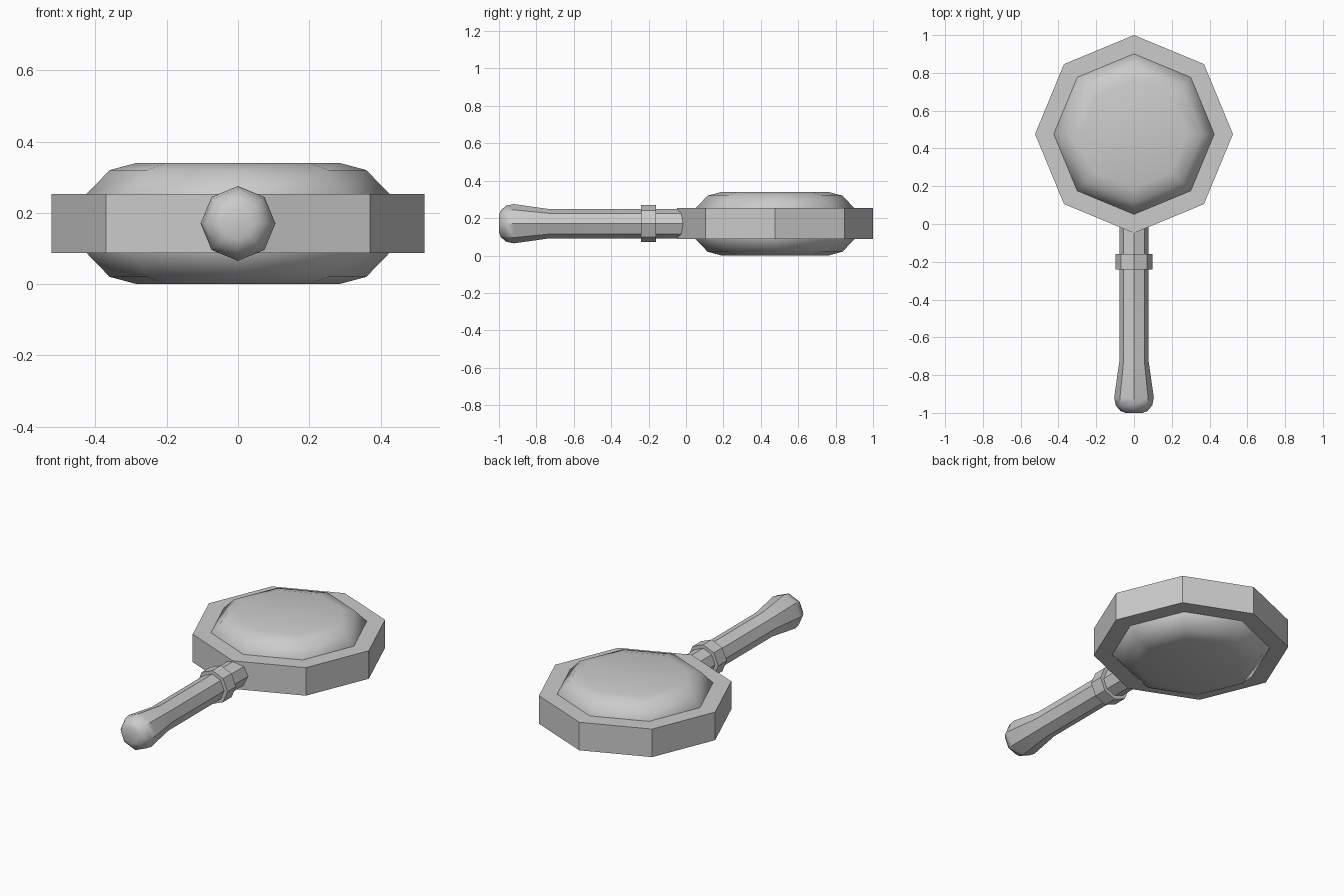
import bpy, bmesh, math
from mathutils import Matrix

cube = bpy.data.objects.get("Cube")
if cube:
    bpy.data.objects.remove(cube, do_unlink=True)

grey = bpy.data.materials.new("plain_grey")
grey.use_nodes = True
colour = (0.6, 0.6, 0.6, 1)
grey.diffuse_color = colour
grey.node_tree.nodes["Principled BSDF"].inputs["Base Color"].default_value = colour

MID = 0.17       # height of the centre plane
HEAD_Y = 0.476   # centre of the head


def octagon_lathe(name, profile, matrix, angle):
    """Stack eight-sided rings (radius, height) and cap both ends."""
    bm = bmesh.new()
    rings = []
    for r, h in profile:
        rings.append([bm.verts.new((r * math.cos(i * math.pi / 4),
                                    r * math.sin(i * math.pi / 4), h)) for i in range(8)])
    for a, b in zip(rings, rings[1:]):
        for i in range(8):
            j = (i + 1) % 8
            bm.faces.new((a[i], a[j], b[j], b[i]))
    bm.faces.new(rings[0])
    bm.faces.new(rings[-1])
    bmesh.ops.recalc_face_normals(bm, faces=bm.faces)
    bm.transform(matrix)
    mesh = bpy.data.meshes.new(name)
    bm.to_mesh(mesh)
    bm.free()
    mesh.materials.append(grey)
    obj = bpy.data.objects.new(name, mesh)
    bpy.context.collection.objects.link(obj)
    bpy.ops.object.select_all(action='DESELECT')
    obj.select_set(True)
    bpy.context.view_layer.objects.active = obj
    bpy.ops.object.shade_smooth_by_angle(angle=math.radians(angle))
    return obj


# Head: flat octagonal rim and the rounded lens bulging out of both sides
head = Matrix.Translation((0, HEAD_Y, MID))
octagon_lathe("rim", [(0.524, -0.083), (0.524, 0.083)], head, 30)
dome = [(0.425, 0.083), (0.36, 0.15), (0.285, 0.17)]
octagon_lathe("lens", [(r, -h) for r, h in reversed(dome)] + dome, head, 46)

# Handle: profile runs along y, flared and rounded at the free end
along_y = Matrix.Translation((0, 0, MID)) @ Matrix.Rotation(-math.pi / 2, 4, 'X')
octagon_lathe("handle", [(0.045, -1.0), (0.072, -0.99), (0.097, -0.96), (0.105, -0.92),
                         (0.078, -0.73), (0.078, 0.0)], along_y, 40)
octagon_lathe("collar", [(0.099, -0.24), (0.099, -0.16)], along_y, 30)
